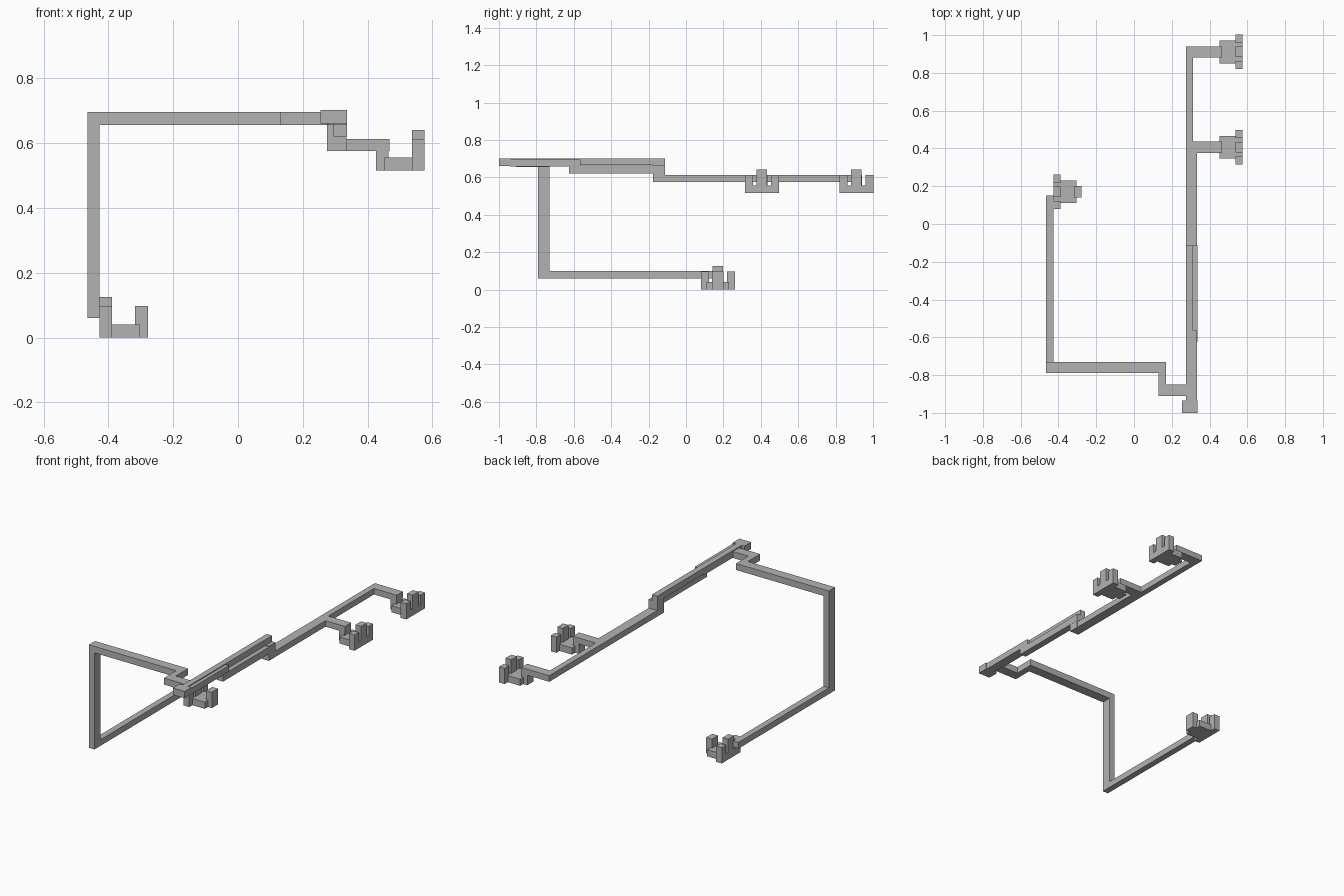
import bpy
import bmesh

cube = bpy.data.objects.get("Cube")
if cube:
    bpy.data.objects.remove(cube, do_unlink=True)

GREY = (0.45, 0.45, 0.45, 1.0)
grey = bpy.data.materials.new("plain_grey")
grey.use_nodes = True
grey.diffuse_color = GREY
grey.node_tree.nodes["Principled BSDF"].inputs["Base Color"].default_value = GREY


def boxes(name, parts):
    """One flat-shaded object made of boxes given as x, y and z ranges."""
    mesh = bpy.data.meshes.new(name)
    bm = bmesh.new()
    for ranges in parts:
        lo = [min(r) for r in ranges]
        hi = [max(r) for r in ranges]
        made = bmesh.ops.create_cube(bm, size=1)
        for v in made["verts"]:
            v.co = [hi[i] if v.co[i] > 0 else lo[i] for i in range(3)]
    bm.to_mesh(mesh)
    bm.free()
    mesh.materials.append(grey)
    obj = bpy.data.objects.new(name, mesh)
    bpy.context.collection.objects.link(obj)
    return obj


def clip(name, x, y, z, side):
    """Three-fingered clip; x is its outer finger face, side its direction from the tab."""
    def span(a, b):
        return (x - side * a, x - side * b)

    fingers = span(0, 0.038)
    parts = [
        (span(0.03, 0.123), (y - 0.06, y + 0.06), (z, z + 0.041)),     # base plate
        (fingers, (y - 0.091, y + 0.091), (z, z + 0.041)),             # finger root
        (fingers, (y - 0.028, y + 0.028), (z, z + 0.126)),             # middle finger
        (span(0.11, 0.15), (y - 0.03, y + 0.03), (z, z + 0.097)),      # rear tab
    ]
    for s in (-1, 1):
        parts.append((fingers, (y + s * 0.048, y + s * 0.091), (z, z + 0.097)))
    boxes(name, parts)


# Clips
clip("lower_clip", -0.427, 0.17, 0, -1)
clip("upper_clip_near", 0.575, 0.406, 0.515, 1)
clip("upper_clip_far", 0.575, 0.911, 0.515, 1)

# Lower rail, upright post and stepped cross arm
boxes("lower_rail", [((-0.465, -0.427), (-0.79, 0.15), (0.06, 0.098))])
boxes("upright_post", [((-0.465, -0.427), (-0.79, -0.73), (0.06, 0.696))])
boxes("cross_arm", [
    ((-0.465, 0.17), (-0.79, -0.73), (0.656, 0.696)),
    ((0.131, 0.17), (-0.91, -0.73), (0.656, 0.696)),
    ((0.131, 0.28), (-0.91, -0.85), (0.656, 0.696)),
])

# Layered upper rail
boxes("end_block", [((0.255, 0.336), (-1.0, -0.935), (0.66, 0.702))])
boxes("top_rail", [
    ((0.275, 0.334), (-0.94, -0.565), (0.658, 0.696)),
    ((0.275, 0.312), (-0.94, -0.113), (0.665, 0.702)),
])
boxes("middle_rail", [((0.295, 0.336), (-0.626, -0.113), (0.62, 0.662))])
boxes("rail_step", [((0.275, 0.335), (-0.176, -0.113), (0.576, 0.666))])

# Long rail with its two clip arms
boxes("long_rail", [
    ((0.275, 0.334), (-0.176, 0.436), (0.576, 0.613)),
    ((0.275, 0.312), (0.43, 0.941), (0.576, 0.613)),
])
for label, y in (("near", 0.406), ("far", 0.911)):
    boxes("clip_arm_" + label, [((0.275, 0.467), (y - 0.03, y + 0.03), (0.576, 0.613))])
